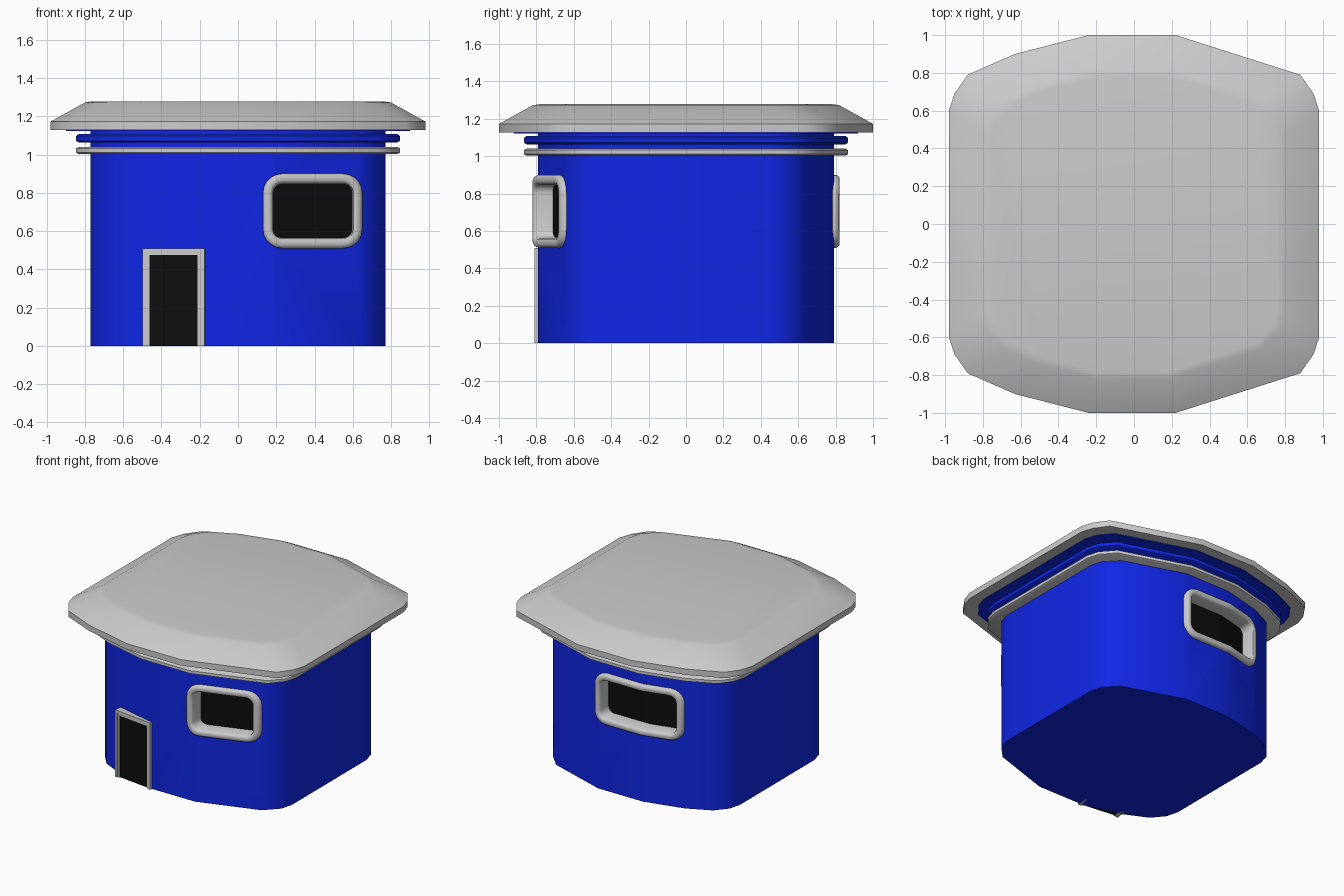
import bpy, bmesh, math
from mathutils import Matrix, Vector

if "Cube" in bpy.data.objects:
    bpy.data.objects.remove(bpy.data.objects["Cube"])

# Half plan, left to right: (wall x, wall y, eave x, eave y); mirrored front/back
PLAN = [(-.77, .45, -.98, .60), (-.745, .54, -.95, .69), (-.67, .63, -.88, .79),
        (-.49, .715, -.63, .90), (-.19, .79, -.24, 1.0), (.19, .79, .22, 1.0),
        (.65, .64, .88, .79), (.745, .54, .95, .69), (.77, .45, .98, .60)]


def material(name, color):
    m = bpy.data.materials.new(name)
    m.diffuse_color = (*color, 1)
    m.use_nodes = True
    m.node_tree.nodes["Principled BSDF"].inputs["Base Color"].default_value = m.diffuse_color
    return m


BLUE = material("blue_paint", (.005, .02, .8))
DARK = material("dark_glass", (.004, .004, .004))


def make(name, verts, faces, mat=None, angle=40):
    bm = bmesh.new()
    vs = [bm.verts.new(v) for v in verts]
    for f in faces:
        bm.faces.new([vs[i] for i in f])
    bmesh.ops.recalc_face_normals(bm, faces=bm.faces)
    me = bpy.data.meshes.new(name)
    bm.to_mesh(me)
    bm.free()
    ob = bpy.data.objects.new(name, me)
    bpy.context.collection.objects.link(ob)
    if mat:
        me.materials.append(mat)
    smooth(ob, angle)
    return ob


def smooth(ob, angle=40):
    bpy.ops.object.select_all(action='DESELECT')
    ob.select_set(True)
    bpy.context.view_layer.objects.active = ob
    bpy.ops.object.shade_smooth_by_angle(angle=math.radians(angle))


def bridge(layers, n, closed=False):
    """Quads joining consecutive loops of n vertices."""
    return [(a * n + i, a * n + (i + 1) % n, b * n + (i + 1) % n, b * n + i)
            for a in range(layers if closed else layers - 1)
            for b in [(a + 1) % layers] for i in range(n)]


def stack(name, rings, mat=None, angle=40):
    """Solid from plan rings (t, z); t = 0 is the wall line, t = 1 the eave line."""
    verts = []
    for t, z in rings:
        half = [(a + (c - a) * t, b + (d - b) * t) for a, b, c, d in PLAN]
        verts += [(x, -y, z) for x, y in half] + [(x, y, z) for x, y in reversed(half)]
    n, k = 2 * len(PLAN), len(rings)
    faces = bridge(k, n) + [range(n), range((k - 1) * n, k * n)]
    return make(name, verts, faces, mat, angle)


# Walls, trim bands and roof
walls = stack("walls", [(0, 0), (0, 1.13)], BLUE)
stack("grey_band", [(.30, 1.003), (.36, 1.01), (.36, 1.032), (.30, 1.04)])
stack("blue_band", [(.30, 1.063), (.36, 1.072), (.36, 1.098), (.30, 1.107)], BLUE)
stack("roof_underside", [(.62, 1.122), (.62, 1.14)], BLUE)
stack("roof", [(1, 1.127), (1, 1.172), (.14, 1.272), (-.05, 1.278)])


def wall_y(x):
    for (x0, y0, *_), (x1, y1, *_) in zip(PLAN, PLAN[1:]):
        if x <= x1:
            return y0 + (y1 - y0) * (x - x0) / (x1 - x0)
    return PLAN[-1][1]


def window_loop(x0, x1, side, inset, out):
    """Rounded rectangle following the wall, pushed out from it."""
    z, h, r = .705, .195 - inset, max(.1 - inset, .04)
    x0, x1 = x0 + inset, x1 - inset
    arc = [math.radians(90 * i / 5) for i in range(6)]
    half = [(x0 + r - r * math.cos(a), h - r + r * math.sin(a)) for a in arc]
    half += [(x0 + r + (x1 - x0 - 2 * r) * i / 10, h) for i in range(1, 10)]
    half += [(x1 - r + r * math.sin(a), h - r + r * math.cos(a)) for a in arc]
    pts = half + [(x, -q) for x, q in reversed(half)]
    return [(x, side * (wall_y(x) + out), z + q) for x, q in pts]


def slab(name, x0, x1, side, inset, out0, out1, mat):
    a, b = (window_loop(x0, x1, side, inset, o) for o in (out0, out1))
    n = len(a)
    faces = bridge(2, n)
    for k in (0, n):
        faces += [(k + i, k + i + 1, k + n - 2 - i, k + n - 1 - i) for i in range(n // 2 - 1)]
    return make(name, a + b, faces, mat)


# Recessed windows: opening, frame and glass
FRAME = [(0, -.03), (0, .012), (.006, .024), (.016, .03), (.036, .03),
         (.046, .024), (.052, .012), (.054, -.095), (.03, -.095)]
for label, x0, x1, side in (("front", .13, .65, -1), ("back", -.49, .21, 1)):
    cutter = slab(label + "_cutter", x0, x1, side, .035, -.1, .1, BLUE)
    cutter.hide_render = True
    mod = walls.modifiers.new("opening", 'BOOLEAN')
    mod.operation, mod.solver, mod.object = 'DIFFERENCE', 'EXACT', cutter
    bpy.context.view_layer.objects.active = walls
    bpy.ops.object.modifier_apply(modifier=mod.name)
    bpy.data.objects.remove(cutter)
    loops = [window_loop(x0, x1, side, *p) for p in FRAME]
    make(label + "_window_frame", sum(loops, []), bridge(len(FRAME), len(loops[0]), True))
    slab(label + "_window_glass", x0, x1, side, .05, -.09, -.08, DARK)
smooth(walls)


def boxes(name, parts, mat=None):
    """Boxes (x0, x1, y0, y1, z0, z1) in the door's own turned frame."""
    place = Matrix.Translation((-.3375, -.79, 0)) @ Matrix.Rotation(math.radians(-7), 4, 'Z')
    verts, faces = [], []
    for x0, x1, y0, y1, z0, z1 in parts:
        k = len(verts)
        verts += [place @ Vector((x, y, z)) for z in (z0, z1)
                  for x, y in ((x0, y0), (x1, y0), (x1, y1), (x0, y1))]
        faces += [[k + i for i in f] for f in bridge(2, 4) + [range(4), range(4, 8)]]
    make(name, verts, faces, mat, 20)


# Door with a stepped frame
for name, w, t, h, y in (("door_outer_frame", .163, .02, .51, 0),
                         ("door_inner_frame", .143, .016, .49, .006)):
    boxes(name, [(-w, t - w, y, .09, 0, h), (w - t, w, y, .09, 0, h),
                 (t - w, w - t, y, .09, h - t, h)])
boxes("door_panel", [(-.128, .128, .012, .08, .002, .475)], DARK)
